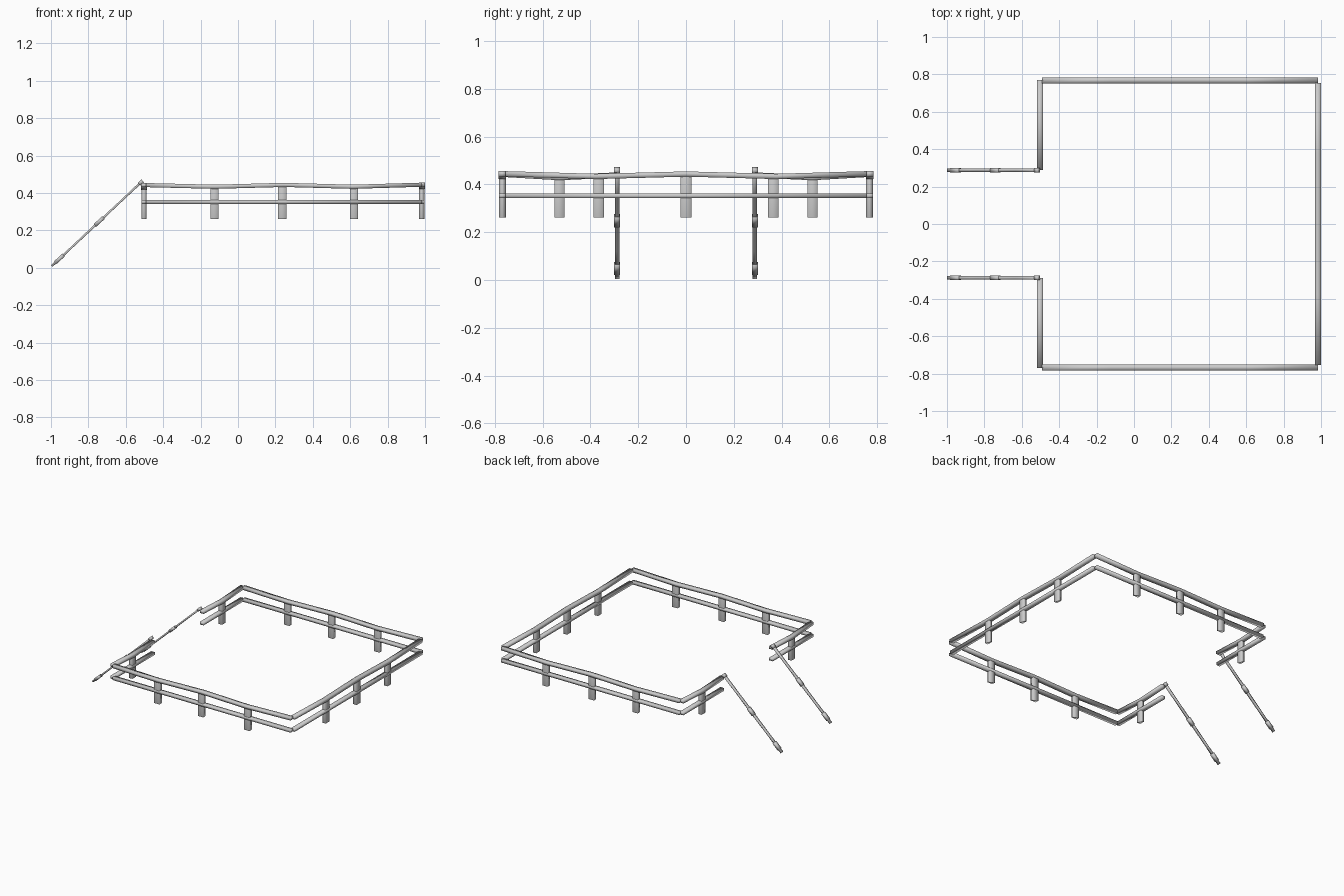
import bpy, bmesh, math
from mathutils import Vector

if "Cube" in bpy.data.objects:
    bpy.data.objects.remove(bpy.data.objects["Cube"])


def smooth(ob):
    """Soft shading over the whole low-poly part."""
    for p in ob.data.polygons:
        p.use_smooth = True


def beam(name, pts, w, h):
    """Four-sided beam through pts; pts may be (x, y, z) or (x, y, z, scale)."""
    pos = [Vector(p[:3]) for p in pts]
    d = (pos[-1] - pos[0]).normalized()
    side = d.cross(Vector((0, 0, 1))).normalized()
    up = side.cross(d)
    bm = bmesh.new()
    rings = []
    for p, c in zip(pts, pos):
        s = (p[3] if len(p) > 3 else 1) / 2
        rings.append([bm.verts.new(c + side * (u * w * s) + up * (v * h * s))
                      for u, v in ((1, 1), (-1, 1), (-1, -1), (1, -1))])
    for r0, r1 in zip(rings, rings[1:]):
        for i in range(4):
            j = (i + 1) % 4
            bm.faces.new((r0[i], r0[j], r1[j], r1[i]))
    bm.faces.new(rings[0])
    bm.faces.new(rings[-1])
    bmesh.ops.recalc_face_normals(bm, faces=bm.faces)
    me = bpy.data.meshes.new(name)
    bm.to_mesh(me)
    bm.free()
    ob = bpy.data.objects.new(name, me)
    bpy.context.collection.objects.link(ob)
    smooth(ob)


def post(name, x, y, sx, sy):
    bpy.ops.mesh.primitive_cube_add(size=1, location=(x, y, 0.348))
    ob = bpy.context.object
    ob.name = name
    ob.scale = (sx, sy, 0.172)
    smooth(ob)


def rails(name, a, b, zs):
    """Wavy handrail with heights zs, and a straight lower rail beneath it."""
    n = len(zs) - 1
    pts = [(a[0] + (b[0] - a[0]) * i / n, a[1] + (b[1] - a[1]) * i / n, z)
           for i, z in enumerate(zs)]
    beam(name + "_handrail", pts, 0.031, 0.022)
    beam(name + "_lower_rail", [(*a, 0.352), (*b, 0.352)], 0.030, 0.020)


# Far end of the railing
rails("end", (0.983, -0.755), (0.983, 0.755), (0.444, 0.433, 0.443, 0.433, 0.444))
for y in (-0.365, 0, 0.365):
    post("end_post", 0.983, y, 0.028, 0.044)

for s, tag in ((-1, "front"), (1, "back")):
    # Long side
    rails(tag + "_side", (-0.492, s * 0.768), (0.983, s * 0.768),
          (0.442, 0.433, 0.443, 0.433, 0.444))
    for x in (-0.125, 0.237, 0.62):
        post(tag + "_side_post", x, s * 0.768, 0.044, 0.028)
    # Short return beside the entrance
    rails(tag + "_entrance", (-0.502, s * 0.288), (-0.502, s * 0.77), (0.439, 0.428, 0.442))
    post(tag + "_entrance_post", -0.502, s * 0.53, 0.028, 0.042)

    # Sloping stair handrail
    lo, hi = Vector((-0.996, s * 0.288, 0.009)), Vector((-0.512, s * 0.288, 0.463))
    prof = [(0, 1), (0.25, 0.88), (0.5, 1), (0.75, 0.88), (1, 1)]
    beam(tag + "_stair_rail", [(*lo.lerp(hi, t), k) for t, k in prof], 0.020, 0.012)
    # Joint sleeves and top cap on the stair handrail
    for t0, t1 in ((0.04, 0.13), (0.48, 0.57), (0.965, 1.005)):
        beam(tag + "_stair_sleeve", [lo.lerp(hi, t0), lo.lerp(hi, t1)], 0.025, 0.020)
